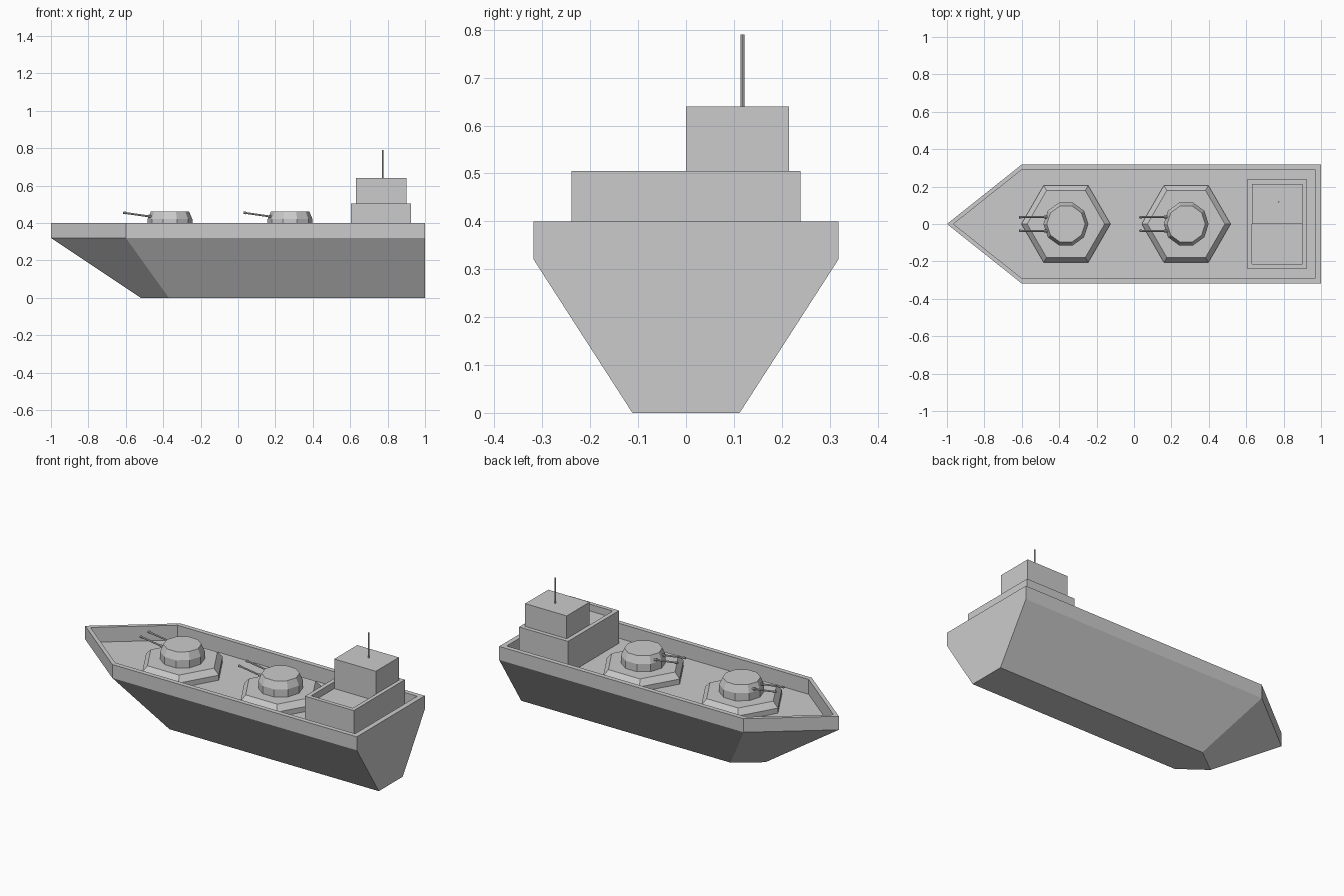
import bpy, bmesh
from math import cos, sin, pi
from mathutils import Vector

if "Cube" in bpy.data.objects:
    bpy.data.objects.remove(bpy.data.objects["Cube"])


def loft(name, rings):
    """Skin a stack of matching closed rings and cap both ends."""
    bm = bmesh.new()
    loops = [[bm.verts.new(p) for p in r] for r in rings]
    n = len(loops[0])
    for a, b in zip(loops, loops[1:]):
        for i in range(n):
            j = (i + 1) % n
            bm.faces.new((a[i], a[j], b[j], b[i]))
    bm.faces.new(loops[0][::-1])
    bm.faces.new(loops[-1])
    bmesh.ops.recalc_face_normals(bm, faces=bm.faces)
    mesh = bpy.data.meshes.new(name)
    bm.to_mesh(mesh)
    bm.free()
    ob = bpy.data.objects.new(name, mesh)
    bpy.context.collection.objects.link(ob)
    return ob


def ship_ring(bow, shoulder, stern, half, z):
    return [(bow, 0, z), (shoulder, -half, z), (stern, -half, z),
            (stern, half, z), (shoulder, half, z)]


def rect(x0, x1, y0, y1, z):
    return [(x0, y0, z), (x1, y0, z), (x1, y1, z), (x0, y1, z)]


def ngon(cx, r, n, z):
    return [(cx + r * cos(2 * pi * i / n), r * sin(2 * pi * i / n), z) for i in range(n)]


def rod(name, points, radii, n=8):
    """Straight round rod with a radius at each point."""
    d = (Vector(points[-1]) - Vector(points[0])).normalized()
    u = d.cross(Vector((0, 1, 0))).normalized()
    v = d.cross(u)
    return loft(name, [[Vector(p) + r * (u * cos(2 * pi * i / n) + v * sin(2 * pi * i / n))
                        for i in range(n)] for p, r in zip(points, radii)])


DECK = 0.312

# Hull with raised bulwark and sunken deck
loft("hull", [
    ship_ring(-0.52, -0.37, 1.0, 0.112, 0),
    ship_ring(-1.0, -0.6, 1.0, 0.318, 0.32),
    ship_ring(-1.0, -0.6, 1.0, 0.318, 0.40),
    ship_ring(-0.965, -0.6, 0.97, 0.29, 0.40),
    ship_ring(-0.965, -0.6, 0.97, 0.29, DECK)])

# Two gun turrets on hexagonal bases
for label, cx in (("fore", -0.364), ("aft", 0.279)):
    loft(label + "_turret_base", [
        ngon(cx, 0.238, 6, DECK - 0.005), ngon(cx, 0.238, 6, 0.342),
        ngon(cx, 0.207, 6, 0.375)])
    loft(label + "_turret", [
        ngon(cx, 0.12, 10, 0.37), ngon(cx, 0.12, 10, 0.42), ngon(cx, 0.102, 10, 0.462)])
    for side, y in (("right", -0.037), ("left", 0.037)):
        # Barrel with thicker muzzle and collar
        ts = (0, 0.3, 0.3, 0.93, 0.93, 1)
        a, b = Vector((cx - 0.06, y, 0.428)), Vector((cx - 0.25, y, 0.455))
        rod(f"{label}_barrel_{side}", [a.lerp(b, t) for t in ts],
            (0.008, 0.008, 0.005, 0.005, 0.007, 0.007))

# Lower cabin with parapet
loft("lower_cabin", [
    rect(0.605, 0.925, -0.239, 0.239, DECK - 0.005),
    rect(0.605, 0.925, -0.239, 0.239, 0.505),
    rect(0.63, 0.902, -0.215, 0.215, 0.505),
    rect(0.63, 0.902, -0.215, 0.215, 0.465)])

# Upper cabin and mast
loft("upper_cabin", [rect(0.63, 0.902, 0, 0.215, 0.465), rect(0.63, 0.902, 0, 0.215, 0.64)])
rod("mast", [(0.773, 0.118, 0.63), (0.773, 0.118, 0.79)], (0.004, 0.004))
